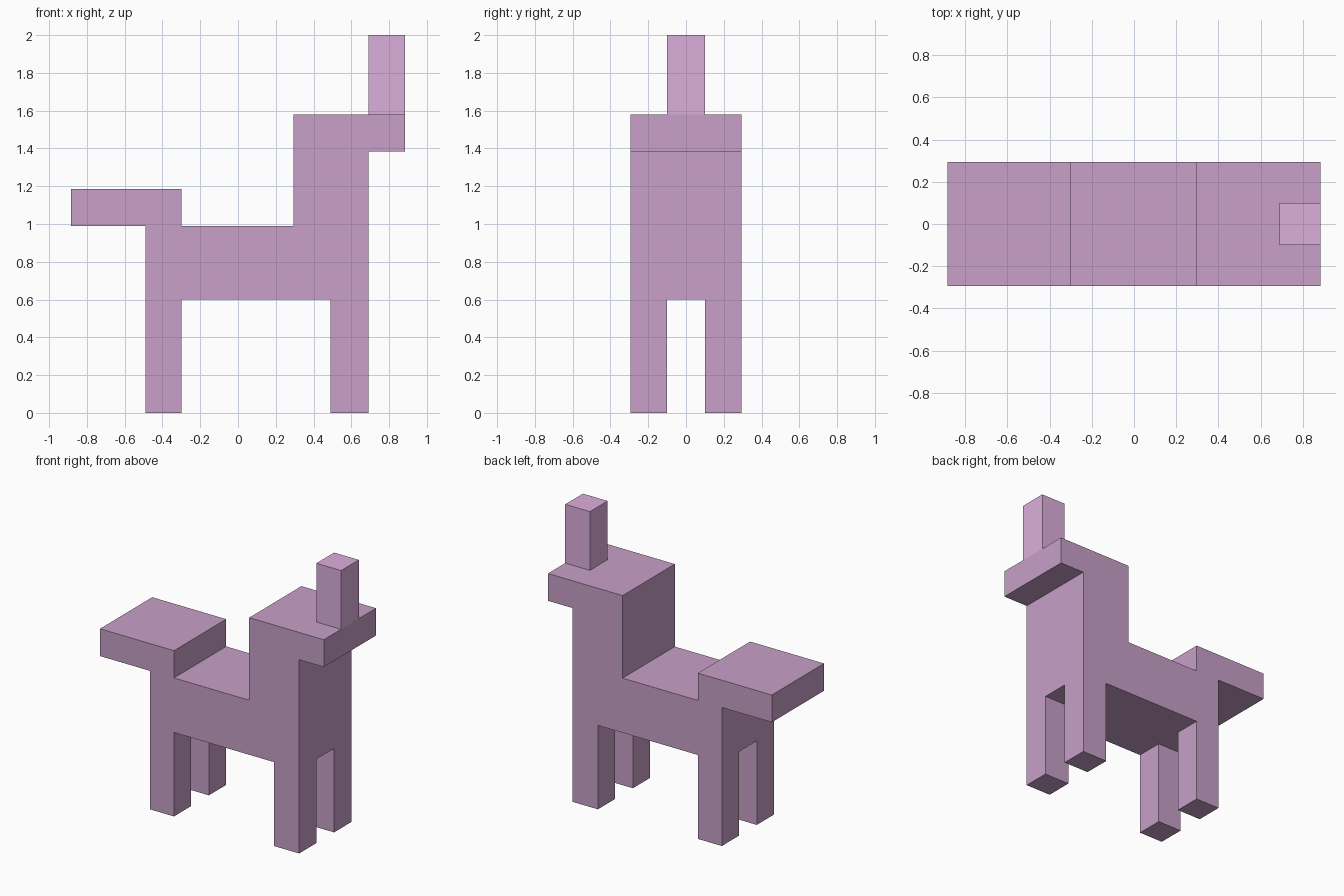
import bpy
import bmesh
from mathutils import Vector

if "Cube" in bpy.data.objects:
    bpy.data.objects.remove(bpy.data.objects["Cube"])

HALF_W = 0.295   # half width of the animal
INNER = 0.1      # half gap between left and right legs
LEG_H = 0.6


def material(name, rgb):
    mat = bpy.data.materials.new(name)
    mat.diffuse_color = (*rgb, 1.0)
    mat.use_nodes = True
    mat.node_tree.nodes["Principled BSDF"].inputs["Base Color"].default_value = mat.diffuse_color
    return mat


def finish(name, bm, mat):
    bmesh.ops.recalc_face_normals(bm, faces=bm.faces)
    mesh = bpy.data.meshes.new(name)
    bm.to_mesh(mesh)
    bm.free()
    mesh.materials.append(mat)
    obj = bpy.data.objects.new(name, mesh)
    bpy.context.collection.objects.link(obj)
    return obj


def box(name, lo, hi, mat):
    lo, hi = Vector(lo), Vector(hi)
    bm = bmesh.new()
    bmesh.ops.create_cube(bm, size=1.0)
    bmesh.ops.scale(bm, vec=hi - lo, verts=bm.verts)
    bmesh.ops.translate(bm, vec=(lo + hi) / 2, verts=bm.verts)
    return finish(name, bm, mat)


def extruded_profile(name, points, half_width, mat):
    bm = bmesh.new()
    face = bm.faces.new([bm.verts.new((x, -half_width, z)) for x, z in points])
    result = bmesh.ops.extrude_face_region(bm, geom=[face], use_keep_orig=True)
    moved = [g for g in result["geom"] if isinstance(g, bmesh.types.BMVert)]
    bmesh.ops.translate(bm, vec=(0, 2 * half_width, 0), verts=moved)
    return finish(name, bm, mat)


coat = material("coat", (0.578, 0.352, 0.578))
horn_mat = material("horn", (0.716, 0.429, 0.716))

# Torso, neck, head and tail share one side silhouette
silhouette = [
    (-0.49, LEG_H), (0.69, LEG_H), (0.69, 1.385), (0.885, 1.385),
    (0.885, 1.58), (0.295, 1.58), (0.295, 0.99), (-0.3, 0.99),
    (-0.3, 1.185), (-0.885, 1.185), (-0.885, 0.99), (-0.49, 0.99),
]
extruded_profile("body", silhouette, HALF_W, coat)

# Four legs, flush with the body's outer faces
for end, x0, x1 in (("back", -0.49, -0.3), ("front", 0.49, 0.69)):
    for side, y0, y1 in (("right", -HALF_W, -INNER), ("left", INNER, HALF_W)):
        box(f"{end}_{side}_leg", (x0, y0, 0), (x1, y1, LEG_H), coat)

# Horn on the tip of the head
box("horn", (0.69, -INNER, 1.58), (0.885, INNER, 2.0), horn_mat)
